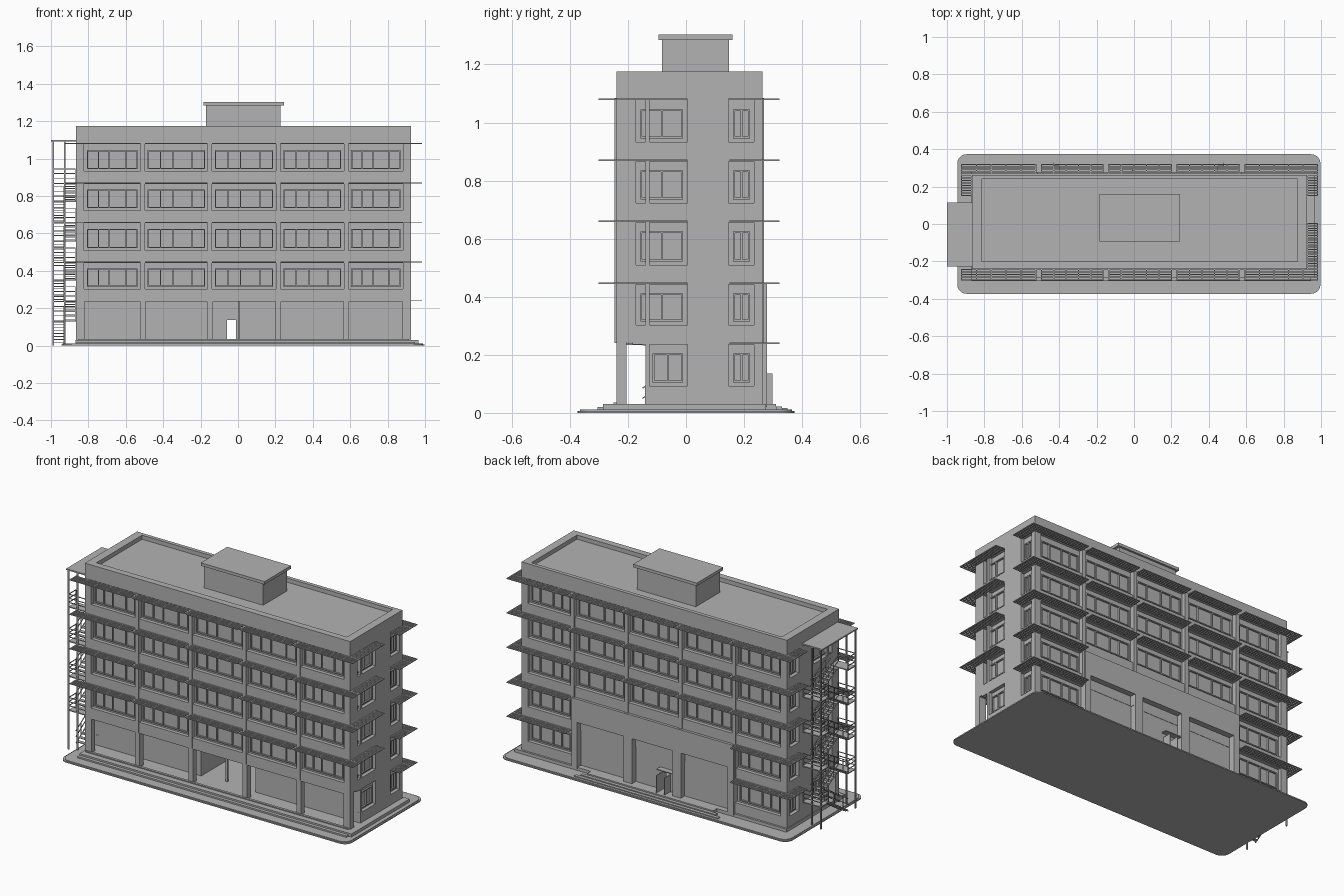
import bpy, bmesh
from mathutils import Vector, Matrix

if "Cube" in bpy.data.objects:
    bpy.data.objects.remove(bpy.data.objects["Cube"])

grey = bpy.data.materials.new("concrete grey")
grey.use_nodes = True
grey.diffuse_color = (0.45, 0.45, 0.45, 1)
grey.node_tree.nodes["Principled BSDF"].inputs["Base Color"].default_value = (0.45, 0.45, 0.45, 1)


class Part:
    """Collects boxes and bars into one named object."""
    def __init__(self, name):
        self.name, self.bm = name, bmesh.new()

    def box(self, x0, x1, y0, y1, z0, z1):
        m = Matrix.Translation(((x0 + x1) / 2, (y0 + y1) / 2, (z0 + z1) / 2))
        m = m @ Matrix.Diagonal((abs(x1 - x0), abs(y1 - y0), abs(z1 - z0), 1))
        return bmesh.ops.create_cube(self.bm, size=1, matrix=m)["verts"]

    def bar(self, p, q, t=0.004):
        p, q = Vector(p), Vector(q)
        rot = (q - p).to_track_quat('Z', 'Y').to_matrix().to_4x4()
        m = Matrix.Translation((p + q) / 2) @ rot @ Matrix.Diagonal((t, t, (q - p).length, 1))
        bmesh.ops.create_cube(self.bm, size=1, matrix=m)

    def on(self, side, u0, u1, d0, d1, z0, z1):
        """Box on a facade: u along the wall, d outwards from its face."""
        face, sign = FACES[side]
        a, b = face + sign * d0, face + sign * d1
        if side in ("front", "back"):
            self.box(u0, u1, a, b, z0, z1)
        else:
            self.box(a, b, u0, u1, z0, z1)

    def done(self):
        me = bpy.data.meshes.new(self.name)
        self.bm.to_mesh(me)
        self.bm.free()
        me.materials.append(grey)
        ob = bpy.data.objects.new(self.name, me)
        bpy.context.scene.collection.objects.link(ob)
        return ob


X0, X1, Y0, Y1, TOP = -0.865, 0.925, -0.24, 0.263, 1.175
FACES = {"front": (Y0, -1), "back": (Y1, 1), "side_east": (X1, 1), "side_west": (X0, -1)}
LEVELS = [0.03, 0.24, 0.447, 0.66, 0.87, 1.08]
FINS = [-0.51, -0.15, 0.215, 0.578]
EDGES = [X0 + 0.03] + FINS + [X1 - 0.03]
BAYS = [(a + 0.012, b - 0.012) for a, b in zip(EDGES, EDGES[1:])]
R = 0.022  # depth of the window recesses

# Ground slab with rounded corners and stepped edge
for name, inset, z0, z1 in (("ground_slab", 0, 0, 0.007), ("ground_slab_top", 0.008, 0.007, 0.011)):
    p = Part(name)
    p.box(-0.945 + inset, 0.997 - inset, -0.373 + inset, 0.373 - inset, z0, z1)
    upright = [e for e in p.bm.edges if abs(e.verts[0].co.z - e.verts[1].co.z) > 0.001]
    bmesh.ops.bevel(p.bm, geom=upright, offset=0.05, segments=6, affect='EDGES', profile=0.5)
    p.done()

# Podium and entrance steps
p = Part("podium_steps")
p.box(-0.87, 0.965, -0.285, 0.275, 0.01, 0.03)
p.box(-0.87, 0.945, -0.305, -0.285, 0.01, 0.02)
p.box(-0.40, 0.45, 0.275, 0.31, 0.01, 0.03)
p.box(-0.43, 0.48, 0.31, 0.33, 0.01, 0.022)
p.box(-0.46, 0.51, 0.33, 0.35, 0.01, 0.016)
p.done()

# Recessed core behind the facade
p = Part("upper_core")
p.box(X0 + R, X1 - R, Y0 + R, Y1 - R, 0.245, 1.15)
p.done()
p = Part("ground_floor_core")
p.box(X0 + R, -0.15, -0.14, Y1 - R, 0.03, 0.25)
p.box(0.215, X1 - R, -0.14, Y1 - R, 0.03, 0.25)
for x0, x1, z0 in ((-0.15, -0.06, 0.03), (-0.01, 0.215, 0.03), (-0.06, -0.01, 0.138)):
    p.box(x0, x1, 0.2, Y1 - R, z0, 0.25)
p.box(0.0, 0.012, -0.12, -0.108, 0.03, 0.25)
p.done()

# Arcade columns and lintel along the front
p = Part("front_arcade")
for x in FINS:
    p.box(x - 0.015, x + 0.015, Y0, -0.205, 0.03, 0.25)
for x0, x1 in ((X0, X0 + 0.045), (X1 - 0.045, X1)):
    p.box(x0, x1, Y0, -0.205, 0.03, 0.25)
p.box(X0, X1, Y0, -0.14, 0.243, 0.255)
p.box(X0 + 0.01, X1 - 0.01, -0.25, -0.235, 0.03, 0.036)
p.done()

# Parapet with a sunken roof
p = Part("parapet")
p.box(X0, X1, Y0, -0.2, 1.083, TOP)
p.box(X0, X1, 0.24, Y1, 1.083, TOP)
p.box(X0, -0.815, -0.2, 0.24, 1.083, TOP)
p.box(0.875, X1, -0.2, 0.24, 1.083, TOP)
p.done()

# Roof stair house
p = Part("roof_house")
p.box(-0.17, 0.228, -0.083, 0.148, 1.14, 1.285)
p.box(-0.185, 0.245, -0.094, 0.16, 1.285, 1.303)
p.done()

# Facade piers, spandrels and window frames
walls, frames = Part("facade_walls"), Part("window_frames")


def window(side, u0, u1, z0, z1):
    """Two framed casements at the ends and a wide light between them."""
    t, w = 0.006, u1 - u0
    for z in (z0, z1 - t):
        frames.on(side, u0, u1, -R, -R + 0.01, z, z + t)
    cuts = (0, 0.22, 0.44, 0.78, 1) if w > 0.15 else (0, 0.5, 1)
    for f in cuts:
        u = u0 + f * (w - t)
        frames.on(side, u, u + t, -R, -R + 0.01, z0, z1)


def storey(side, u0, u1, i):
    z0, z1 = LEVELS[i], LEVELS[i + 1]
    walls.on(side, u0 - 0.012, u1 + 0.012, -R, 0, z0 - 0.005, z0 + 0.063)
    window(side, u0 + 0.015, u1 - 0.015, z0 + 0.075, z1 - 0.035)


for side in ("front", "back"):
    for x in FINS:
        walls.on(side, x - 0.012, x + 0.012, -R, 0.006, 0.24, 1.085)
    for n, (u0, u1) in enumerate(BAYS):
        start = 1 if side == "front" else (0 if n in (0, 4) else 2)
        for i in range(start, 5):
            storey(side, u0, u1, i)
    for u0, u1 in ((X0, X0 + 0.042), (X1 - 0.042, X1)):
        walls.on(side, u0, u1, -R, 0, 0.25 if side == "front" else 0.02, 1.09)

for side in ("side_east", "side_west"):
    walls.on(side, Y0, -0.172, -R, 0, 0.245, 1.09)
    for y0, y1 in ((0.005, 0.147), (0.235, Y1), (-0.14, -0.125)):
        walls.on(side, y0, y1, -R, 0, 0.02, 1.09)
    for i in range(5):
        storey(side, -0.172 if i else -0.13, 0.005, i)
        storey(side, 0.147, 0.235, i)
walls.done()
frames.done()

# Projecting entrance block on the back
p = Part("back_entrance_block")
BX0, BX1, BY = -0.515, 0.578, 0.279
p.box(BX0, BX1, Y1 - R, BY, 0.305, 0.447)
for x0, x1 in ((BX0, -0.475), (-0.16, -0.105), (0.17, 0.225), (0.54, BX1)):
    p.box(x0, x1, Y1 - R, BY, 0.02, 0.31)
p.box(BX0, BX1, Y1 - R - 0.01, Y1 - R + 0.002, 0.245, 0.31)
p.done()
p = Part("back_door")
p.box(-0.105, 0.005, Y1 - R, 0.275, 0.158, 0.163)
for x in (-0.064, -0.01):
    p.box(x, x + 0.004, Y1 - R, 0.298, 0.03, 0.135)
p.done()

# Slatted sun canopies
p = Part("sun_canopies")
T = 0.0025


def canopy(x0, x1, y0, y1, z, arms):
    n = max(3, round((y1 - y0) / 0.0125))
    for k in range(n):
        y = y0 + (y1 - y0 - 0.006) * k / (n - 1)
        p.box(x0, x1, y, y + 0.006, z - T, z + T)
    for k in range(arms):
        x = x0 + (x1 - x0 - 0.006) * k / (arms - 1)
        p.box(x, x + 0.006, y0, y1, z - T, z + T)


for z in LEVELS[1:]:
    for n, (u0, u1) in enumerate(BAYS):
        a = -0.925 if n == 0 else u0
        b = 0.985 if n == 4 else u1
        if z > 0.3:
            canopy(a, b, -0.302, Y0, z, 6)
        if z > 0.5 or n in (0, 4):
            canopy(a, b, Y1, 0.322, z, 6)
    if z > 0.3:
        canopy(X1, 0.985, Y0, 0.005, z, 2)
    canopy(X1, 0.985, 0.15, Y1, z, 2)
    canopy(-0.925, X0, 0.15, Y1, z, 2)
p.done()

# Outside escape stair: posts, roof, landings, flights and rails
p = Part("escape_stair")
SX0, SXM, SX1 = -0.988, -0.927, -0.87
FRONT, BACK = (-0.22, -0.15), (0.04, 0.112)
p.box(-1.0, X0, -0.227, 0.116, 1.092, 1.1)
for x in (SX0, SXM):
    for y in (FRONT[0], BACK[1]):
        p.box(x - 0.004, x + 0.004, y - 0.004, y + 0.004, 0, 1.095)


def landing(y_in, y_out, z):
    p.box(SX0, X0, min(y_in, y_out), max(y_in, y_out), z - 0.006, z)
    for h in (0.025, 0.05, 0.075):
        p.bar((SX0, y_out, z + h), (SX1, y_out, z + h))
        p.bar((SX0, y_in, z + h), (SX0, y_out, z + h))
    for x, y in ((SX0, y_in), (SX0, y_out), (SXM, y_out), (SX1, y_out)):
        p.bar((x, y, z), (x, y, z + 0.075))


def flight(x0, x1, ya, za, yb, zb):
    for k in range(8):
        f = (k + 0.5) / 8
        y, z = ya + (yb - ya) * f, za + (zb - za) * f
        p.box(x0, x1, y - 0.011, y + 0.011, z - 0.002, z + 0.002)
    for x in (x0, x1):
        for h in (0, 0.04, 0.075):
            p.bar((x, ya, za + h), (x, yb, zb + h))
        for f in (0.25, 0.75):
            y, z = ya + (yb - ya) * f, za + (zb - za) * f
            p.bar((x, y, z), (x, y, z + 0.075), 0.003)


for low, high in zip([0.01] + LEVELS[1:4], LEVELS[1:5]):
    mid = (low + high) / 2 + 0.01
    landing(FRONT[1], FRONT[0], high)
    landing(BACK[0], BACK[1], mid)
    flight(SX0, SXM - 0.003, FRONT[1], low, BACK[0], mid)
    flight(SXM + 0.003, SX1, BACK[0], mid, FRONT[1], high)
p.done()
